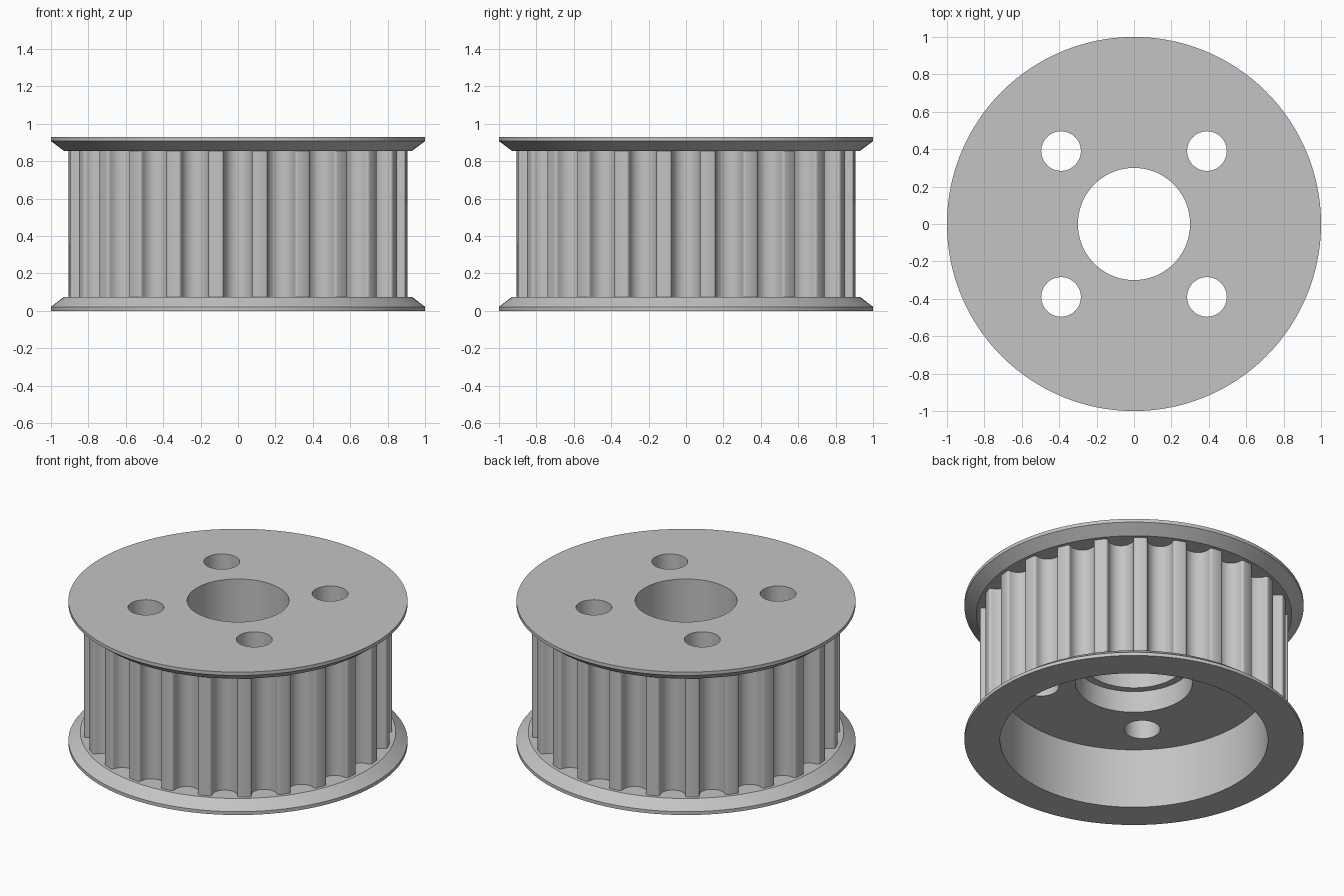
import bpy, bmesh
from math import sin, cos, pi, radians

cube = bpy.data.objects.get("Cube")
if cube:
    bpy.data.objects.remove(cube, do_unlink=True)

metal = bpy.data.materials.new("grey_metal")
metal.use_nodes = True
GREY = (0.55, 0.55, 0.55, 1)
metal.diffuse_color = GREY
metal.node_tree.nodes["Principled BSDF"].inputs["Base Color"].default_value = GREY

HEIGHT, FLANGE = 0.93, 0.075
TEETH, TIP = 24, 0.905
GROOVE, FILLET = 0.075, 0.015


def stack(name, rings):
    """Solid from outlines of equal point count, joined bottom to top."""
    bm = bmesh.new()
    loops = [[bm.verts.new(p) for p in ring] for ring in rings]
    n = len(loops[0])
    for low, high in zip(loops, loops[1:]):
        for i in range(n):
            j = (i + 1) % n
            bm.faces.new((low[i], low[j], high[j], high[i]))
    bm.faces.new(loops[0][::-1])
    bm.faces.new(loops[-1])
    bmesh.ops.recalc_face_normals(bm, faces=bm.faces)
    mesh = bpy.data.meshes.new(name)
    bm.to_mesh(mesh)
    bm.free()
    mesh.materials.append(metal)
    obj = bpy.data.objects.new(name, mesh)
    bpy.context.collection.objects.link(obj)
    return obj


def circle(r, z, n=128, x=0, y=0):
    return [(x + r * cos(2 * pi * i / n), y + r * sin(2 * pi * i / n), z) for i in range(n)]


def cylinder(name, r, z0, z1, n=96, x=0, y=0):
    return stack(name, [circle(r, z0, n, x, y), circle(r, z1, n, x, y)])


def tooth_outline(z):
    """Round grooves with filleted tooth tips."""
    mid = TIP - FILLET
    half = [(mid - GROOVE * cos(a), GROOVE * sin(a))
            for a in (radians(15 * i) for i in range(7))]
    half += [(mid + FILLET * sin(a), GROOVE + FILLET * (1 - cos(a)))
             for a in (radians(22.5 * i) for i in range(1, 5))]
    groove = [(r, -t) for r, t in half[:0:-1]] + half
    points = []
    for k in range(TEETH):
        c, s = cos(2 * pi * k / TEETH), sin(2 * pi * k / TEETH)
        points += [(r * c - t * s, r * s + t * c, z) for r, t in groove]
    return points


# Toothed drum between two bevelled flanges
drum = stack("toothed_drum", [tooth_outline(FLANGE), tooth_outline(HEIGHT - FLANGE)])
rim = [(1, 0), (1, 0.022), (0.93, FLANGE)]
bottom = stack("bottom_flange", [circle(r, z) for r, z in rim])
top = stack("top_flange", [circle(r, HEIGHT - z) for r, z in reversed(rim)])

# Cutters: underside recess, counterbore, shaft bore, four bolt holes
cutters = [
    cylinder("recess_cutter", 0.79, -0.1, 0.39),
    cylinder("counterbore_cutter", 0.345, 0.3, 0.53),
    cylinder("bore_cutter", 0.3, 0.2, 1.1),
]
for sx in (-1, 1):
    for sy in (-1, 1):
        cutters.append(cylinder("bolt_hole_cutter", 0.106, 0.2, 1.1, 48, 0.39 * sx, 0.39 * sy))

for part, tools in ((drum, cutters), (bottom, cutters[:1]), (top, cutters[2:])):
    bpy.ops.object.select_all(action='DESELECT')
    part.select_set(True)
    bpy.context.view_layer.objects.active = part
    for tool in tools:
        mod = part.modifiers.new("cut", 'BOOLEAN')
        mod.operation = 'DIFFERENCE'
        mod.solver = 'EXACT'
        mod.object = tool
        bpy.ops.object.modifier_apply(modifier=mod.name)
    bpy.ops.object.shade_smooth_by_angle(angle=radians(30))

for tool in cutters:
    bpy.data.objects.remove(tool, do_unlink=True)
